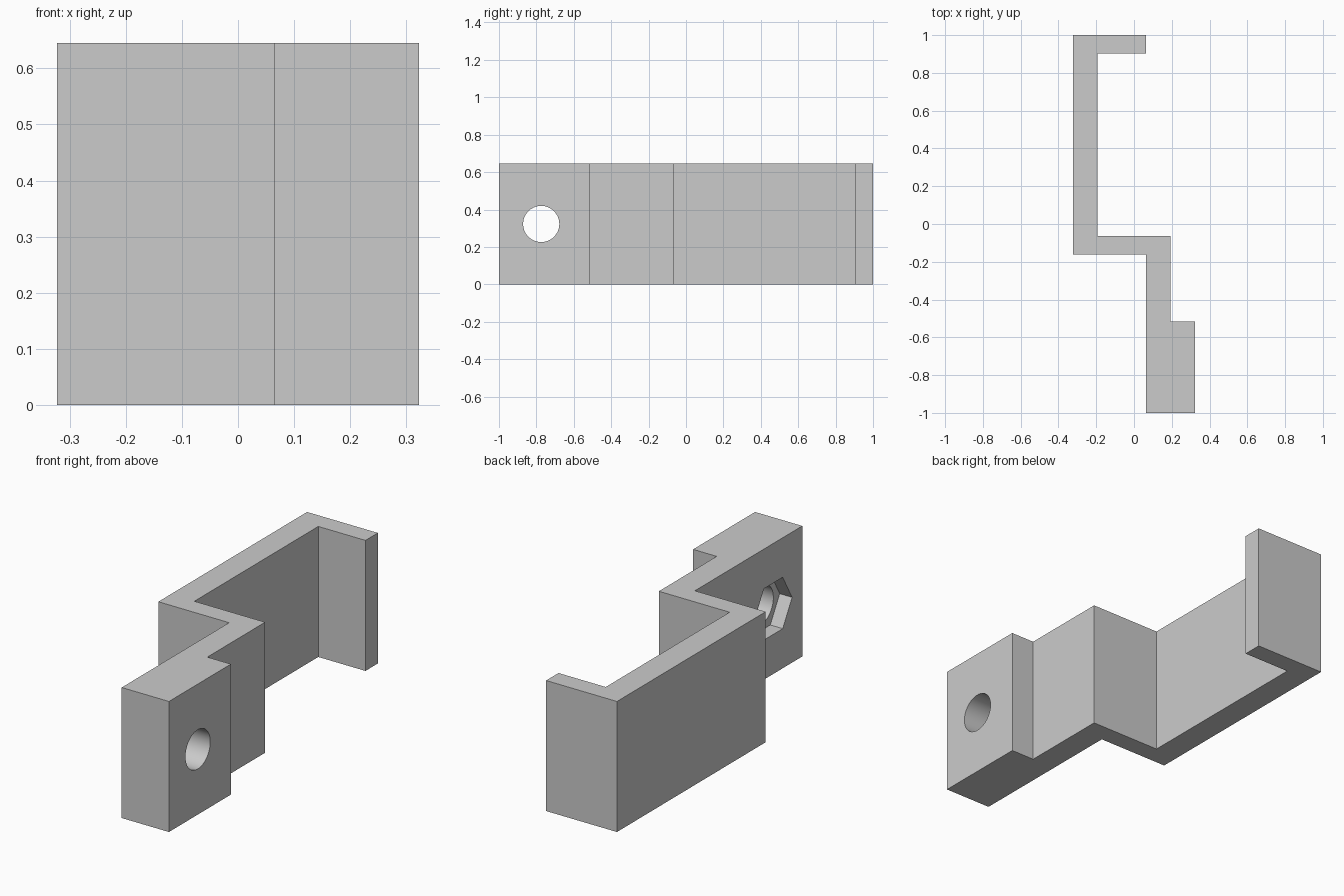
import bpy
import bmesh
from math import pi

cube = bpy.data.objects.get("Cube")
if cube:
    bpy.data.objects.remove(cube, do_unlink=True)

MM = 2 / 31          # longest side is 31 design units
HEIGHT = 10 * MM
HOLE_Y = -12 * MM
POCKET_FACE_X = 1 * MM

grey = bpy.data.materials.new("light grey")
grey.use_nodes = True
colour = (0.6, 0.6, 0.6, 1)
grey.diffuse_color = colour
grey.node_tree.nodes["Principled BSDF"].inputs["Base Color"].default_value = colour


def add_object(name, bm):
    bmesh.ops.recalc_face_normals(bm, faces=bm.faces)
    mesh = bpy.data.meshes.new(name)
    bm.to_mesh(mesh)
    bm.free()
    mesh.materials.append(grey)
    obj = bpy.data.objects.new(name, mesh)
    bpy.context.collection.objects.link(obj)
    return obj


def extruded(name, profile, height):
    bm = bmesh.new()
    face = bm.faces.new([bm.verts.new((x * MM, y * MM, 0)) for x, y in profile])
    top = bmesh.ops.extrude_face_region(bm, geom=[face])["geom"]
    bmesh.ops.translate(bm, vec=(0, 0, height),
                        verts=[v for v in top if isinstance(v, bmesh.types.BMVert)])
    return add_object(name, bm)


def cut(target, name, sides, radius, x_start, x_end):
    """Cut a prism along x through the centre of the clamp block."""
    bpy.ops.mesh.primitive_cylinder_add(
        vertices=sides, radius=radius, depth=x_end - x_start,
        location=((x_start + x_end) / 2, HOLE_Y, HEIGHT / 2),
        rotation=(0, pi / 2, 0))
    cutter = bpy.context.object
    cutter.name = name
    cutter.data.materials.append(grey)
    # Turn the prism so that a corner points along y
    if sides == 6:
        cutter.rotation_euler = (0, pi / 2, 0)
    cutter.hide_render = True
    bpy.context.view_layer.update()
    mod = target.modifiers.new(name, "BOOLEAN")
    mod.operation = "DIFFERENCE"
    mod.solver = "EXACT"
    mod.object = cutter
    bpy.ops.object.select_all(action="DESELECT")
    target.select_set(True)
    bpy.context.view_layer.objects.active = target
    bpy.ops.object.modifier_apply(modifier=mod.name)
    bpy.data.objects.remove(cutter, do_unlink=True)


# Stepped bracket: end lip, long wall, offset step, short wall, thick block
bracket = extruded("stepped_bracket", [
    (1, -15.5), (5, -15.5), (5, -8), (3, -8), (3, -1), (-3, -1),
    (-3, 14), (1, 14), (1, 15.5), (-5, 15.5), (-5, -2.5), (1, -2.5),
], HEIGHT)

# Bolt hole through the block and a nut pocket on its inner face
cut(bracket, "bolt_hole", 64, 1.5 * MM, -1 * MM, 7 * MM)
cut(bracket, "nut_pocket", 6, 2.27 * MM, -1 * MM, POCKET_FACE_X + 1.05 * MM)

bpy.ops.object.shade_smooth_by_angle(angle=pi / 6)
